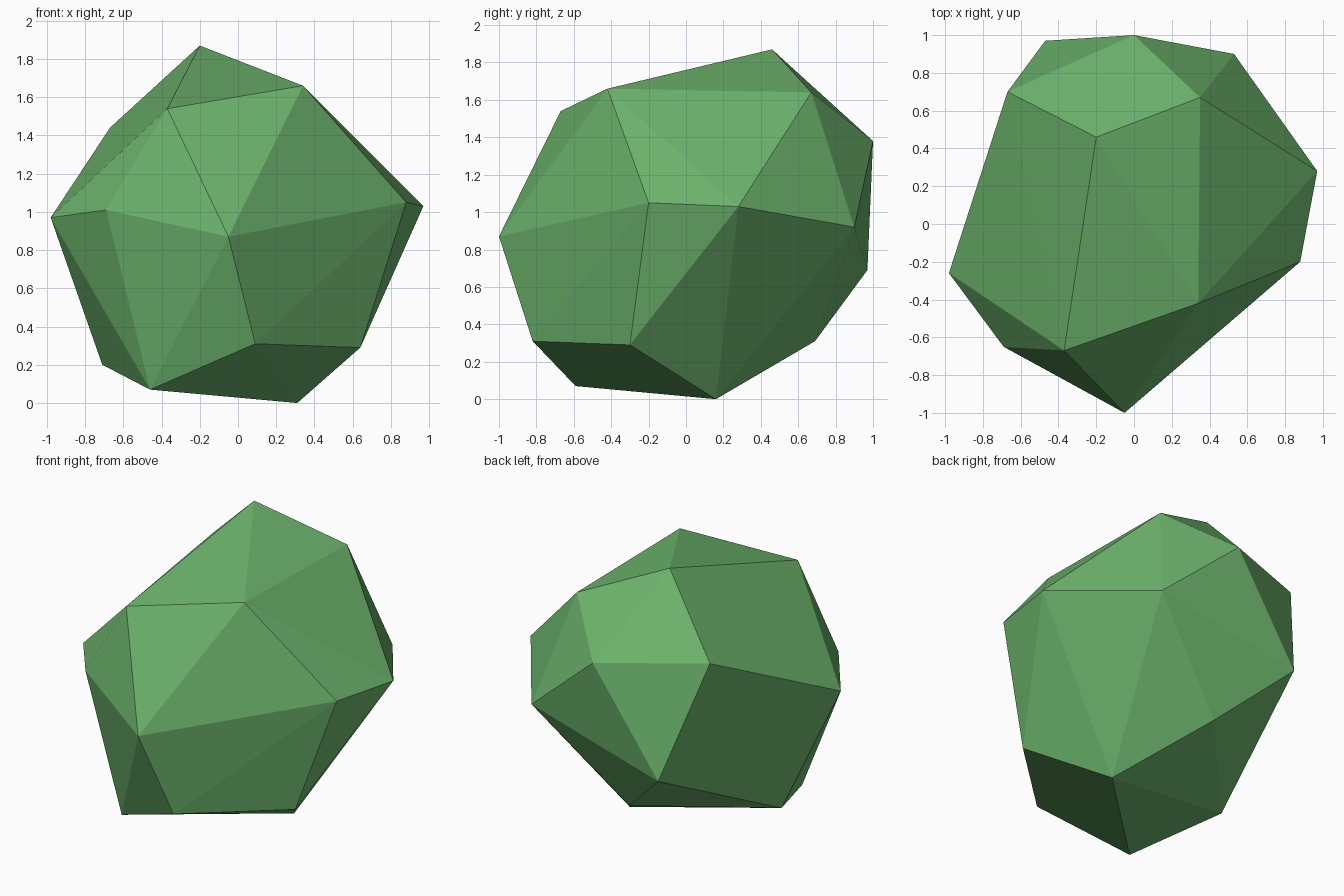
import bpy
import bmesh

# Remove the default object
default_object = bpy.data.objects.get("Cube")
if default_object:
    bpy.data.objects.remove(default_object, do_unlink=True)


def make_material(name, colour):
    material = bpy.data.materials.new(name)
    material.use_nodes = True
    material.diffuse_color = colour
    shader = next(n for n in material.node_tree.nodes if n.type == "BSDF_PRINCIPLED")
    shader.inputs["Base Color"].default_value = colour
    shader.inputs["Roughness"].default_value = 0.9
    return material


def faceted_hull(name, corners, material):
    """Wrap a flat-shaded convex skin around a set of corner points."""
    bm = bmesh.new()
    for corner in corners:
        bm.verts.new(corner)
    bmesh.ops.convex_hull(bm, input=bm.verts[:])
    bmesh.ops.recalc_face_normals(bm, faces=bm.faces[:])
    for face in bm.faces:
        face.smooth = False
    mesh = bpy.data.meshes.new(name)
    bm.to_mesh(mesh)
    bm.free()
    mesh.materials.append(material)
    body = bpy.data.objects.new(name, mesh)
    bpy.context.scene.collection.objects.link(body)
    return body


# Corners of the faceted clump, by level
crown = [(-.2, .46, 1.87), (.34, -.42, 1.66), (.35, .67, 1.64),
         (-.37, -.67, 1.54), (-.67, .7, 1.44), (0, 1, 1.38)]
waist = [(-.98, -.26, .97), (-.69, -.65, 1.01), (-.05, -1, .87),
         (.88, -.2, 1.05), (.97, .28, 1.03), (.53, .9, .92), (-.47, .97, .69)]
base = [(.64, -.3, .29), (.09, -.82, .31), (-.46, -.59, .07),
        (-.71, -.01, .2), (-.06, .69, .31), (.31, .16, 0)]

leaf_green = make_material("leaf green", (.15, .45, .15, 1))
faceted_hull("foliage_clump", crown + waist + base, leaf_green)
